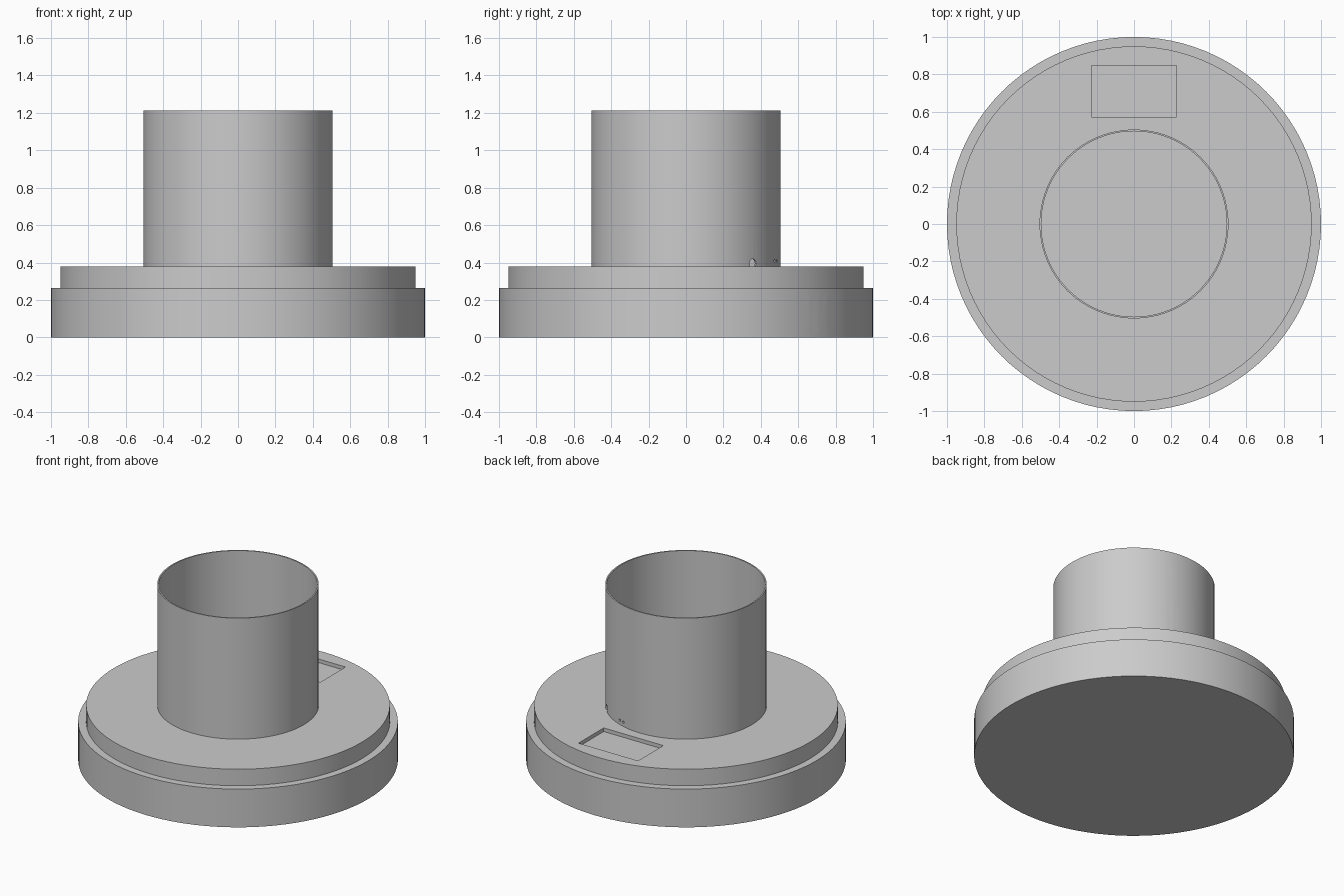
import bpy, bmesh, math
from mathutils import Matrix, Vector

if "Cube" in bpy.data.objects:
    bpy.data.objects.remove(bpy.data.objects["Cube"])

SEGMENTS = 96
DECK = 0.378          # height of the upper step
TUBE_R = 0.505

grey = bpy.data.materials.new("plain grey")
grey.use_nodes = True
grey.diffuse_color = (0.6, 0.6, 0.6, 1)
grey.node_tree.nodes["Principled BSDF"].inputs["Base Color"].default_value = (0.6, 0.6, 0.6, 1)


def finish(bm, name):
    bmesh.ops.recalc_face_normals(bm, faces=bm.faces)
    mesh = bpy.data.meshes.new(name)
    bm.to_mesh(mesh)
    bm.free()
    mesh.materials.append(grey)
    obj = bpy.data.objects.new(name, mesh)
    bpy.context.collection.objects.link(obj)
    return obj


def lathe(name, profile, closed):
    """Turn (radius, height) points around z; open profiles get flat end caps."""
    bm = bmesh.new()
    verts = [bm.verts.new((r, 0, z)) for r, z in profile]
    edges = [bm.edges.new(pair) for pair in zip(verts, verts[1:])]
    if closed:
        edges.append(bm.edges.new((verts[-1], verts[0])))
    bmesh.ops.spin(bm, geom=verts + edges, cent=(0, 0, 0), axis=(0, 0, 1),
                   angle=math.tau, steps=SEGMENTS)
    bmesh.ops.remove_doubles(bm, verts=bm.verts, dist=1e-4)
    if not closed:
        bmesh.ops.holes_fill(bm, edges=[e for e in bm.edges if e.is_boundary], sides=0)
    return finish(bm, name)


def rod(name, start, end, radius, sides=32):
    """Cylinder between two points."""
    start, end = Vector(start), Vector(end)
    axis = end - start
    bm = bmesh.new()
    bmesh.ops.create_cone(bm, cap_ends=True, segments=sides, radius1=radius,
                          radius2=radius, depth=axis.length)
    turn = axis.to_track_quat('Z', 'Y').to_matrix().to_4x4()
    bm.transform(Matrix.Translation((start + end) / 2) @ turn)
    return finish(bm, name)


def polar(radius, degrees, z):
    a = math.radians(degrees)
    return (radius * math.cos(a), radius * math.sin(a), z)


def cut(target, cutter):
    cutter.hide_render = True
    bpy.context.view_layer.objects.active = target
    mod = target.modifiers.new("cut", 'BOOLEAN')
    mod.operation = 'DIFFERENCE'
    mod.solver = 'EXACT'
    mod.object = cutter
    bpy.ops.object.modifier_apply(modifier=mod.name)
    bpy.data.objects.remove(cutter)


# Stepped round base
base = lathe("base", [(1, 0), (1, 0.264), (0.95, 0.264), (0.95, DECK)], False)

# Cable bore from the rim, met by a vertical hole through the deck
cut(base, rod("cable_bore", polar(0.6, 45, 0.125), polar(1.2, 45, 0.125), 0.098))
cut(base, rod("deck_hole", polar(0.688, 45, 0.13), polar(0.688, 45, 0.6), 0.053))

# Shallow rectangular recess behind the tube
bm = bmesh.new()
bmesh.ops.create_cube(bm, size=1)
bm.transform(Matrix.Translation((0, 0.71, DECK)) @ Matrix.Diagonal((0.455, 0.275, 0.05, 1)))
cut(base, finish(bm, "recess"))

# Thin open tube
tube = lathe("tube", [(TUBE_R, DECK), (TUBE_R, 1.213), (0.496, 1.213), (0.496, DECK)], True)

# Wire openings at the foot of the tube: (direction, height, radius)
for angle, z, radius in [(45, 0.395, 0.025), (81.4, 0.395, 0.025), (98.6, 0.395, 0.025),
                         (70, 0.408, 0.009), (74, 0.408, 0.009)]:
    cut(tube, rod("wire_hole", polar(0.45, angle, z), polar(0.56, angle, z), radius, 16))

# Smooth round walls, sharp rims
for obj in (base, tube):
    bpy.ops.object.select_all(action='DESELECT')
    obj.select_set(True)
    bpy.context.view_layer.objects.active = obj
    bpy.ops.object.shade_smooth_by_angle(angle=math.radians(30))
